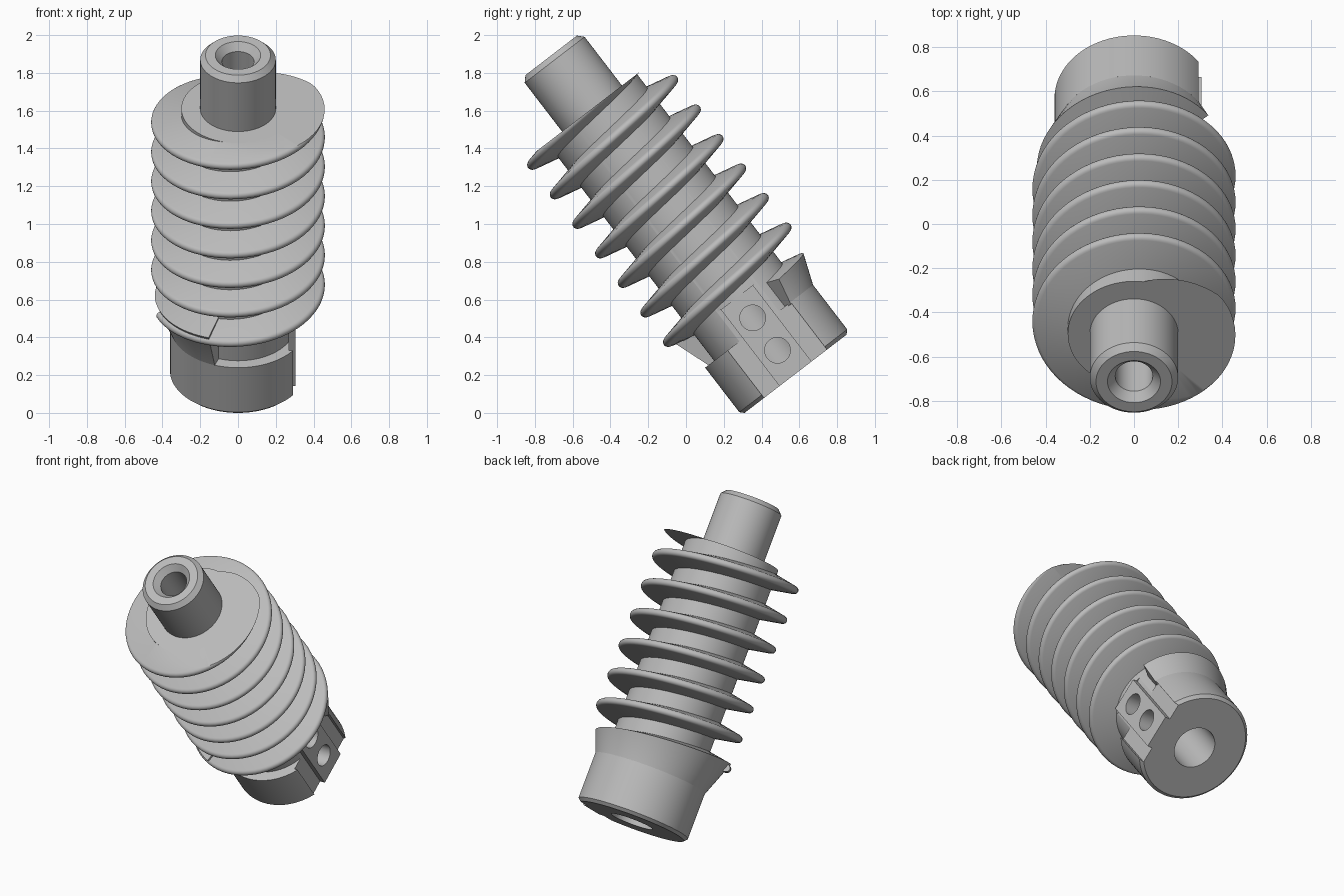
import bpy, bmesh
from math import sin, cos, pi, radians
from mathutils import Matrix, Vector

old = bpy.data.objects.get("Cube")
if old:
    bpy.data.objects.remove(old, do_unlink=True)

# One plain grey for the whole part
GREY = (0.5, 0.5, 0.5, 1)
mat = bpy.data.materials.new("plain grey")
mat.use_nodes = True
mat.diffuse_color = GREY
mat.node_tree.nodes["Principled BSDF"].inputs["Base Color"].default_value = GREY

# The screw is built upright, then leaned towards the front
LEAN = Matrix.Translation((0, 0.58, 0.207)) @ Matrix.Rotation(radians(37.5), 4, 'X')
PITCH, CORE_R, BASE_R = 0.197, 0.30, 0.36
SHELF, CORE_TOP, TOP = 0.317, 1.77, 2.125


def make(name, bm):
    bmesh.ops.recalc_face_normals(bm, faces=bm.faces)
    me = bpy.data.meshes.new(name)
    bm.to_mesh(me)
    bm.free()
    me.materials.append(mat)
    ob = bpy.data.objects.new(name, me)
    bpy.context.collection.objects.link(ob)
    return ob


def sweep(sections, closed):
    """Skin a list of rings of points; closed joins the last to the first."""
    bm = bmesh.new()
    rings = [[bm.verts.new(p) for p in s] for s in sections]
    pairs = list(zip(rings, rings[1:]))
    if closed:
        pairs.append((rings[-1], rings[0]))
    for a, b in pairs:
        for i in range(len(a)):
            j = (i + 1) % len(a)
            bm.faces.new((a[i], a[j], b[j], b[i]))
    if not closed:
        bm.faces.new(rings[0])
        bm.faces.new(rings[-1])
    return bm


def polar(profile, deg):
    a = radians(deg)
    return [(r * cos(a), r * sin(a), w) for r, w in profile]


def helix(deg):
    return 0.594 + PITCH * deg / 360


def box(name, lo, hi):
    lo, hi = Vector(lo), Vector(hi)
    bm = bmesh.new()
    bmesh.ops.create_cube(bm, size=1, matrix=Matrix.Translation((lo + hi) / 2)
                          @ Matrix.Diagonal((*(hi - lo), 1)))
    return make(name, bm)


def cut(target, cutter):
    cutter.hide_render = True
    mod = target.modifiers.new("cut", 'BOOLEAN')
    mod.operation, mod.solver, mod.object = 'DIFFERENCE', 'EXACT', cutter
    bpy.context.view_layer.objects.active = target
    bpy.ops.object.modifier_apply(modifier=mod.name)


# Hollow shaft: base, core, neck and stepped bore
shaft_profile = [
    (0.135, 0), (0.34, 0), (BASE_R, 0.02), (BASE_R, SHELF), (CORE_R, SHELF),
    (CORE_R, CORE_TOP), (0.20, CORE_TOP), (0.20, TOP - 0.03), (0.172, TOP),
    (0.12, TOP), (0.085, TOP - 0.04), (0.085, 0.6), (0.135, 0.6)]
shaft = make("shaft", sweep([polar(shaft_profile, d * 3.75) for d in range(96)], True))

# Flat pad on the left side, with a recess either side of it
pad = box("side_pad", (0.2, -0.107, 0), (0.305, 0.107, 0.51))
cutters = [box("flat_cutter", (0.27, -0.21, -0.1), (0.6, 0.21, 0.51))]

# Two round holes through the pad
for w in (0.157, 0.373):
    bm = bmesh.new()
    bmesh.ops.create_cone(bm, cap_ends=True, segments=40, radius1=0.068, radius2=0.068,
                          depth=0.35, matrix=Matrix.Translation((0.275, 0, w))
                          @ Matrix.Rotation(pi / 2, 4, 'Y'))
    cutters.append(make("hole_cutter", bm))
for c in cutters:
    cut(shaft, c)
for c in cutters[1:]:
    cut(pad, c)
for c in cutters:
    bpy.data.objects.remove(c, do_unlink=True)

# Helical flight with a rounded rim, trimmed level with the core's top
flight_profile = [(0.28, -0.055)]
flight_profile += [(0.437 + 0.023 * cos(t), 0.023 * sin(t))
                   for t in [radians(-80 + 20 * k) for k in range(9)]]
flight_profile.append((0.28, 0.055))
bm = sweep([polar([(r, w + helix(d)) for r, w in flight_profile], d)
            for d in range(-160, 2300, 5)], False)
cutres = bmesh.ops.bisect_plane(bm, geom=bm.verts[:] + bm.edges[:] + bm.faces[:], dist=1e-6,
                                plane_co=(0, 0, CORE_TOP), plane_no=(0, 0, 1), clear_outer=True)
rim = [e for e in cutres["geom_cut"] if isinstance(e, bmesh.types.BMEdge)]
bmesh.ops.triangle_fill(bm, edges=rim, use_beauty=True)
flight = make("helical_flight", bm)

# Flared run-out joining the flight to the base
def flare_section(d):
    top = helix(d) + 0.035
    rim_r = BASE_R + 0.376 * (top - SHELF)
    return polar([(0.28, SHELF - 0.01), (BASE_R - 0.001, SHELF - 0.01),
                  (BASE_R, SHELF), (rim_r, top), (0.28, top + 0.03)], d)


flare = make("flared_runout", sweep([flare_section(d) for d in range(-325, -109, 5)], False))

# Lean everything and smooth the round surfaces
for ob in (shaft, pad, flight, flare):
    ob.matrix_world = LEAN
    bpy.ops.object.select_all(action='DESELECT')
    ob.select_set(True)
    bpy.context.view_layer.objects.active = ob
    bpy.ops.object.shade_smooth_by_angle(angle=radians(30))
